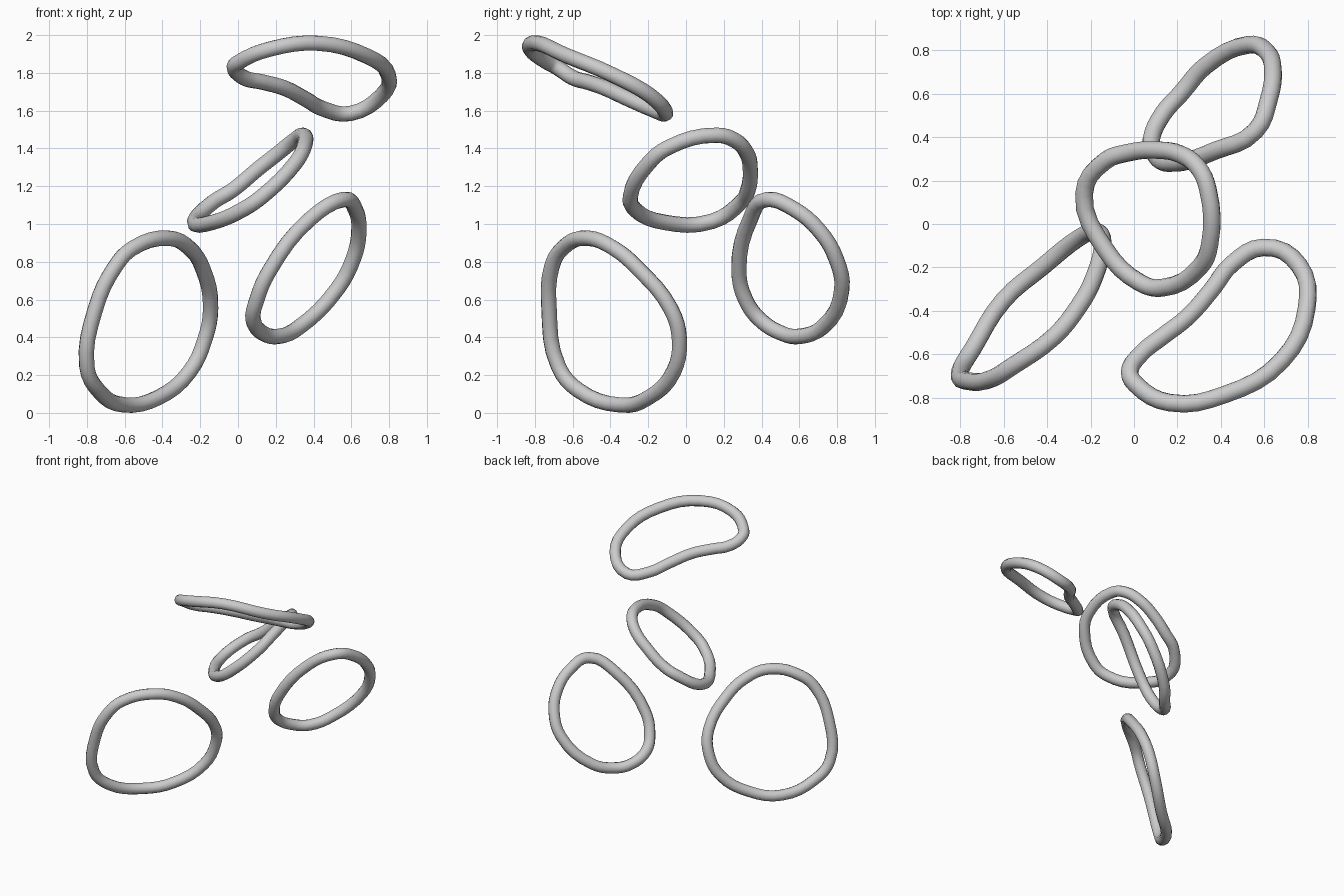
import bpy

TUBE = 0.041

grey = bpy.data.materials.new("light grey")
grey.diffuse_color = (0.6, 0.6, 0.6, 1)


def ring(name, points):
    """Closed round tube through a few guide points, as a smooth mesh."""
    cu = bpy.data.curves.new(name, 'CURVE')
    cu.dimensions = '3D'
    cu.bevel_depth = TUBE
    cu.bevel_resolution = 4
    cu.resolution_u = 4
    sp = cu.splines.new('BEZIER')
    sp.bezier_points.add(len(points) - 1)
    for bp, p in zip(sp.bezier_points, points):
        bp.co = p
        bp.handle_left_type = bp.handle_right_type = 'AUTO'
    sp.use_cyclic_u = True
    sp.use_smooth = True
    cu.materials.append(grey)
    ob = bpy.data.objects.new(name, cu)
    bpy.context.collection.objects.link(ob)
    bpy.ops.object.select_all(action='DESELECT')
    ob.select_set(True)
    bpy.context.view_layer.objects.active = ob
    bpy.ops.object.convert(target='MESH')
    bpy.ops.object.shade_smooth()


# large upright ring, front left
ring("lower_left_ring", [
    (-.37, -.52, .925), (-.56, -.655, .87), (-.65, -.71, .775),
    (-.755, -.725, .55), (-.80, -.675, .245), (-.74, -.57, .12),
    (-.60, -.35, .042), (-.425, -.20, .08), (-.255, -.065, .22),
    (-.175, -.035, .39), (-.145, -.08, .55), (-.185, -.25, .76),
    (-.255, -.38, .87)])

# tilted ring in the middle
ring("centre_ring", [
    (-.23, .138, 1.014), (-.133, -.115, 1.009), (.028, -.271, 1.078),
    (.129, -.294, 1.147), (.303, -.198, 1.322), (.349, -.092, 1.406),
    (.34, .161, 1.47), (.294, .262, 1.441), (.211, .322, 1.374),
    (.11, .34, 1.295), (-.028, .328, 1.18), (-.133, .29, 1.115)])

# bean-shaped ring at the top
ring("top_ring", [
    (-.02, -.685, 1.83), (.03, -.60, 1.775), (.135, -.515, 1.75),
    (.245, -.43, 1.72), (.36, -.30, 1.66), (.45, -.185, 1.61),
    (.595, -.108, 1.585), (.76, -.19, 1.68), (.795, -.39, 1.79),
    (.68, -.63, 1.89), (.42, -.785, 1.957), (.165, -.823, 1.925),
    (.01, -.74, 1.86)])

# slanted oval ring, back right
ring("right_ring", [
    (.56, .43, 1.13), (.38, .34, 1.025), (.165, .28, .75),
    (.10, .315, .60), (.08, .39, .495), (.135, .51, .42),
    (.215, .60, .405), (.325, .725, .455), (.525, .825, .655),
    (.61, .795, .815), (.64, .71, .96), (.62, .57, 1.08)])
